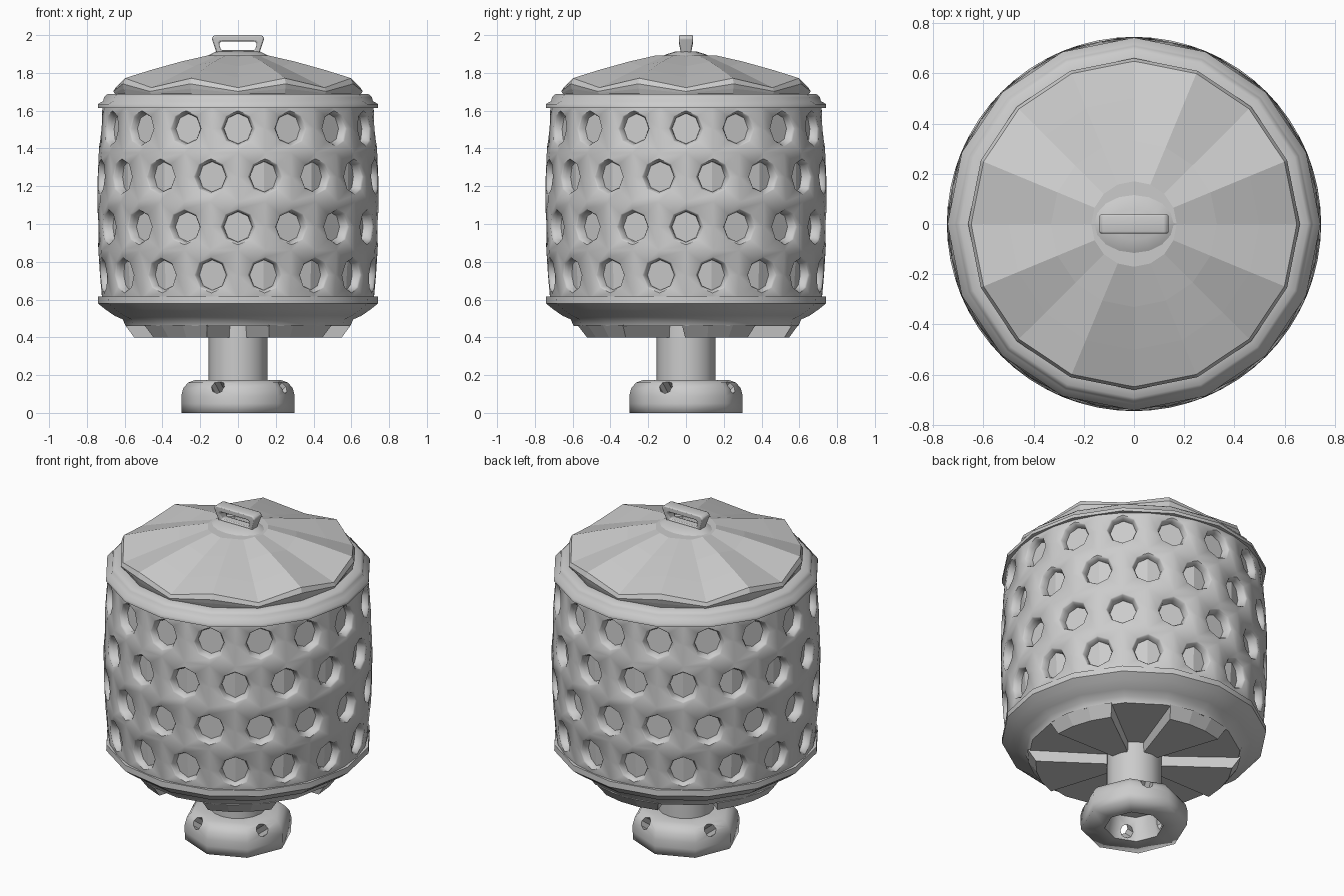
import bpy, bmesh, math
from math import sin, cos, pi, radians

if "Cube" in bpy.data.objects:
    bpy.data.objects.remove(bpy.data.objects["Cube"])

grey = bpy.data.materials.new("grey metal")
grey.diffuse_color = (0.6, 0.6, 0.6, 1)
grey.use_nodes = True
grey.node_tree.nodes["Principled BSDF"].inputs["Base Color"].default_value = grey.diffuse_color


def make(name, verts, faces, angle=35, bevel=0):
    me = bpy.data.meshes.new(name)
    me.from_pydata(verts, [], faces)
    bm = bmesh.new()
    bm.from_mesh(me)
    bmesh.ops.remove_doubles(bm, verts=bm.verts, dist=0.0005)
    bmesh.ops.recalc_face_normals(bm, faces=bm.faces)
    bm.to_mesh(me)
    bm.free()
    me.materials.append(grey)
    ob = bpy.data.objects.new(name, me)
    bpy.context.collection.objects.link(ob)
    if bevel:
        m = ob.modifiers.new("bevel", 'BEVEL')
        m.width, m.segments = bevel, 2
    if angle:
        bpy.ops.object.select_all(action='DESELECT')
        ob.select_set(True)
        bpy.context.view_layer.objects.active = ob
        bpy.ops.object.shade_smooth_by_angle(angle=radians(angle))
    return ob


def loft(name, rings, loop=False, cap=False, **kw):
    """Skin a list of closed rings that all have the same point count."""
    n = len(rings[0])
    verts = [p for r in rings for p in r]
    faces = []
    for i in range(len(rings) if loop else len(rings) - 1):
        a, b = i * n, (i + 1) % len(rings) * n
        faces += [(a + j, a + (j + 1) % n, b + (j + 1) % n, b + j) for j in range(n)]
    if cap:
        faces += [tuple(range(n)), tuple(range(len(verts) - n, len(verts)))]
    return make(name, verts, faces, **kw)


def ring(r, z, n, start=0.0, sy=1.0):
    return [(r * cos(start + 2 * pi * i / n), sy * r * sin(start + 2 * pi * i / n), z)
            for i in range(n)]


def lathe(name, profile, n, start=0.0, **kw):
    return loft(name, [ring(r, z, n, start) for r, z in profile], **kw)


# perforated drum: staggered cells, each with a bevelled octagonal hole
def wall(t, z, depth=0):
    r = 0.745 - 0.021 * ((z - 1.1) / 0.45) ** 2 - depth
    return (r * cos(t), r * sin(t), z)


levels = [0.605, 0.86, 1.117, 1.377, 1.625]
centres = [0.73, 0.985, 1.25, 1.505]
step = pi / 8
verts, faces = [], []
for row, zc in enumerate(centres):
    z0, z1 = levels[row], levels[row + 1]
    for col in range(16):
        tc = -pi / 2 + step * (col + (0.5 if row % 2 == 0 else 0))
        base = len(verts)
        dirs = [(1, 0), (1, 1), (0, 1), (-1, 1), (-1, 0), (-1, -1), (0, -1), (1, -1)]
        for dx, dz in dirs:
            verts.append(wall(tc + dx * step / 2, zc if dz == 0 else (z1 if dz > 0 else z0)))
        for r, d in ((0.095, 0), (0.089, 0.008), (0.081, 0.025), (0.08, 0.06)):
            for k in range(8):
                a = k * pi / 4
                verts.append(wall(tc + r * cos(a) / 0.745, zc + r * sin(a), d))
        for s in range(4):
            for k in range(8):
                a, b = base + s * 8, base + s * 8 + 8
                faces.append((a + k, a + (k + 1) % 8, b + (k + 1) % 8, b + k))
make("perforated_drum", verts, faces, angle=60)

# inner liner seen through the holes
lathe("inner_liner", [(0.685, 0.6), (0.70, 0.85), (0.70, 1.38), (0.685, 1.64)],
      16, pi / 16, cap=True, angle=0)

# rolled rim on top of the drum
lathe("top_rim", [(0.70, 1.615), (0.742, 1.615), (0.742, 1.635), (0.715, 1.65),
                  (0.708, 1.672), (0.692, 1.687), (0.64, 1.69)], 16, cap=True, angle=75)


# pleated lid with eight ridges
def lid_ring(r, z, wave):
    return [(x, y, z + (wave if i % 2 else -wave))
            for i, (x, y, z) in enumerate(ring(r, z, 16))]


loft("lid", [lid_ring(0.645, 1.68, 0), lid_ring(0.655, 1.705, 0.012),
             lid_ring(0.66, 1.722, 0.02), lid_ring(0.648, 1.747, 0.025),
             lid_ring(0.50, 1.795, 0.02), lid_ring(0.33, 1.847, 0.012),
             lid_ring(0.17, 1.89, 0.003)], cap=True, angle=0)
loft("lid_hub", [ring(0.185, 1.88, 16, 0, 0.75), ring(0.15, 1.897, 16, 0, 0.72),
                 ring(0.12, 1.912, 16, 0, 0.5)], cap=True, angle=60)

# loop handle on the lid
outer = [(-0.11, 1.895), (-0.14, 1.985), (-0.125, 2.0), (0.125, 2.0), (0.14, 1.985), (0.11, 1.895)]
inner = [(-0.09, 1.92), (-0.1, 1.955), (-0.09, 1.967), (0.09, 1.967), (0.1, 1.955), (0.09, 1.92)]
sections = []
for (ox, oz), (ix, iz) in zip(outer, inner):
    w = 0.038 if oz > 1.95 else 0.026
    sections.append([(ox, -w, oz), (ox, w, oz), (ix, w, iz), (ix, -w, iz)])
loft("lid_handle", sections, loop=True, bevel=0.008, angle=60)

# pan under the drum
lathe("bottom_pan", [(0.68, 0.615), (0.74, 0.615), (0.742, 0.58), (0.705, 0.55),
                     (0.655, 0.515), (0.61, 0.495), (0.595, 0.46)], 16, cap=True, angle=50)

# five raised wedges below the pan
for i in range(5):
    c = radians(18 + 72 * i)

    def sector(half, r_in, r_out, z):
        pts = [(r_in * cos(c + s * half), r_in * sin(c + s * half), z) for s in (-1, 1)]
        return pts + [(r_out * cos(c + s * half), r_out * sin(c + s * half), z)
                      for s in (1, 0.33, -0.33, -1)]
    loft("pan_wedge_%d" % (i + 1), [sector(radians(20), 0.13, 0.598, 0.465),
                                    sector(radians(18.5), 0.13, 0.55, 0.40)], cap=True, angle=0)

# shaft
lathe("shaft", [(0.155, 0.14), (0.155, 0.47)], 16, cap=True)

# rounded foot, hollow from below
foot = loft("foot", [ring(r, z, 8) for r, z in (
    (0.165, 0.0), (0.298, 0.0), (0.30, 0.05), (0.30, 0.09), (0.29, 0.13), (0.265, 0.16),
    (0.225, 0.175), (0.14, 0.175), (0.14, 0.13), (0.165, 0.03))], loop=True, angle=89.8)

# four slanted screw holes through the foot shoulder
tv, tf = [], []
for i in range(4):
    a = radians(-24 + 90 * i)
    u, s = (cos(a), sin(a)), (-sin(a), cos(a))
    base = len(tv)
    for d in (-0.16, 0.1):
        for k in range(8):
            p, q = 0.037 * cos(k * pi / 4), 0.037 * sin(k * pi / 4)
            r = 0.26 + d * 0.8 - q * 0.6
            tv.append((u[0] * r + s[0] * p, u[1] * r + s[1] * p, 0.138 + d * 0.6 + q * 0.8))
    tf += [(base + k, base + (k + 1) % 8, base + 8 + (k + 1) % 8, base + 8 + k) for k in range(8)]
    tf += [tuple(range(base, base + 8)), tuple(range(base + 8, base + 16))]
cutter = make("foot_hole_cutter", tv, tf, angle=0)
cutter.hide_render = True
cutter.display_type = 'WIRE'
cut = foot.modifiers.new("holes", 'BOOLEAN')
cut.operation, cut.object, cut.solver = 'DIFFERENCE', cutter, 'EXACT'
